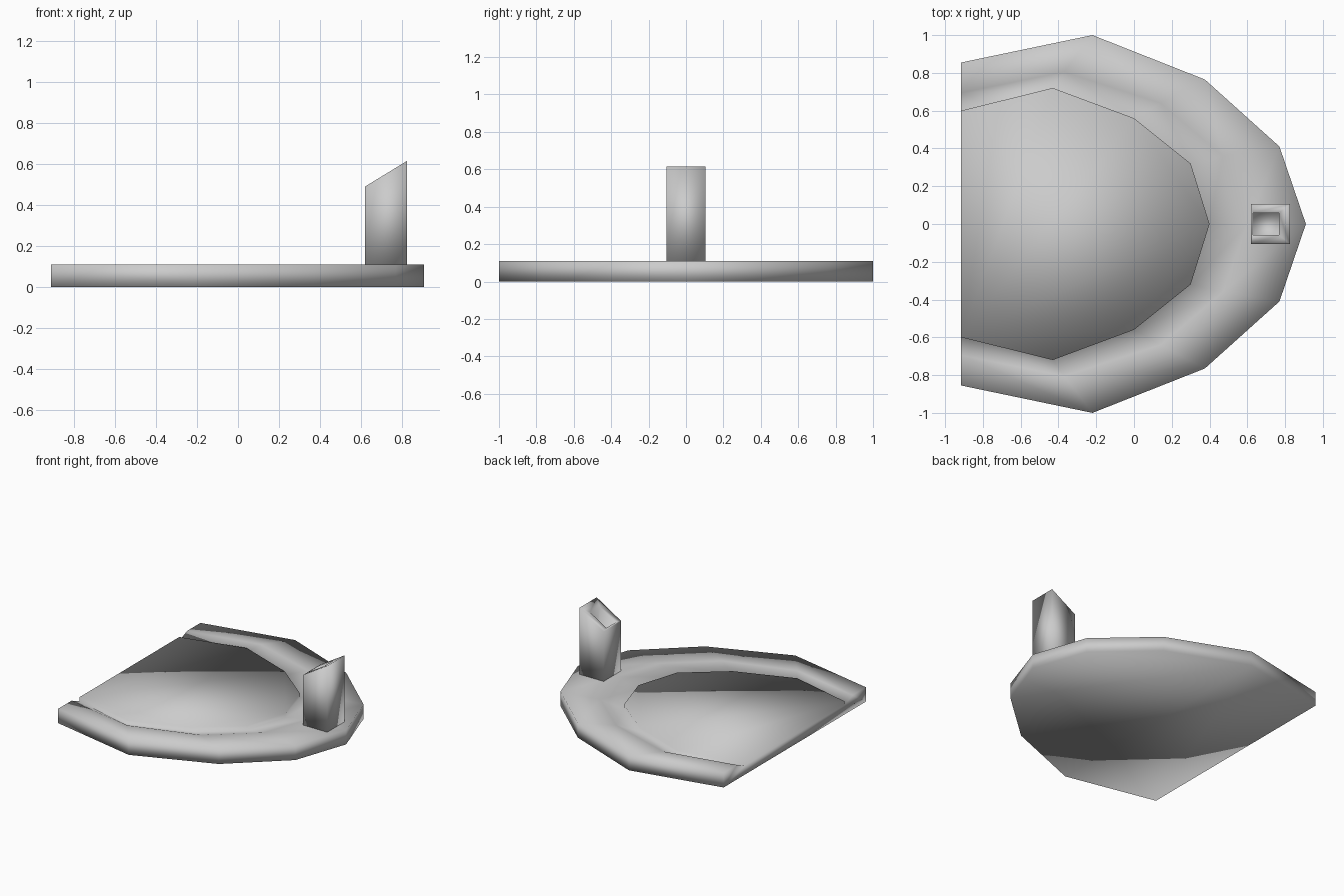
import bpy, bmesh

if "Cube" in bpy.data.objects:
    bpy.data.objects.remove(bpy.data.objects["Cube"])


def finish(name, bm):
    bmesh.ops.recalc_face_normals(bm, faces=bm.faces)
    mesh = bpy.data.meshes.new(name)
    bm.to_mesh(mesh)
    bm.free()
    obj = bpy.data.objects.new(name, mesh)
    bpy.context.collection.objects.link(obj)
    for p in mesh.polygons:
        p.use_smooth = True
    return obj


def mirrored(half):
    """Half outline from the cut end to the tip, mirrored across y = 0."""
    return half + [(x, -y) for x, y in reversed(half[:-1])]


def bridge(bm, a, b, closed=False):
    n = len(a)
    for i in range(n if closed else n - 1):
        j = (i + 1) % n
        bm.faces.new((a[i], a[j], b[j], b[i]))


# Base plate: faceted oval, cut flat at -x, with a shallow groove round a raised floor
outer = mirrored([(-0.915, 0.855), (-0.22, 1.0), (0.375, 0.765), (0.77, 0.41), (0.91, 0)])
crest = mirrored([(-0.915, 0.695), (-0.37, 0.805), (0.14, 0.64), (0.47, 0.36), (0.60, 0)])
floor = mirrored([(-0.915, 0.60), (-0.43, 0.72), (0.0, 0.56), (0.30, 0.32), (0.40, 0)])

bm = bmesh.new()
rings = [[bm.verts.new((x, y, z)) for x, y in outline]
         for outline, z in ((outer, 0), (outer, 0.11), (crest, 0.11), (floor, 0.07), (floor, 0.10))]
for a, b in zip(rings, rings[1:]):
    bridge(bm, a, b)
bm.faces.new(rings[0])
bm.faces.new(rings[-1])
bm.faces.new([r[0] for r in rings] + [r[-1] for r in reversed(rings)])
finish("base_plate", bm)


# Hollow post with a slanted open top
def slant(x):
    return 0.49 + (x - 0.62) * 0.61


def rect(bm, x0, x1, w, z=None):
    return [bm.verts.new((x, y, slant(x) if z is None else z))
            for x, y in ((x0, -w), (x1, -w), (x1, w), (x0, w))]


bm = bmesh.new()
loops = [rect(bm, 0.62, 0.825, 0.105, 0.10), rect(bm, 0.62, 0.825, 0.105),
         rect(bm, 0.63, 0.767, 0.058), rect(bm, 0.63, 0.767, 0.058, 0.13)]
for a, b in zip(loops, loops[1:]):
    bridge(bm, a, b, closed=True)
bm.faces.new(loops[0])
bm.faces.new(loops[-1])
finish("hollow_post", bm)
